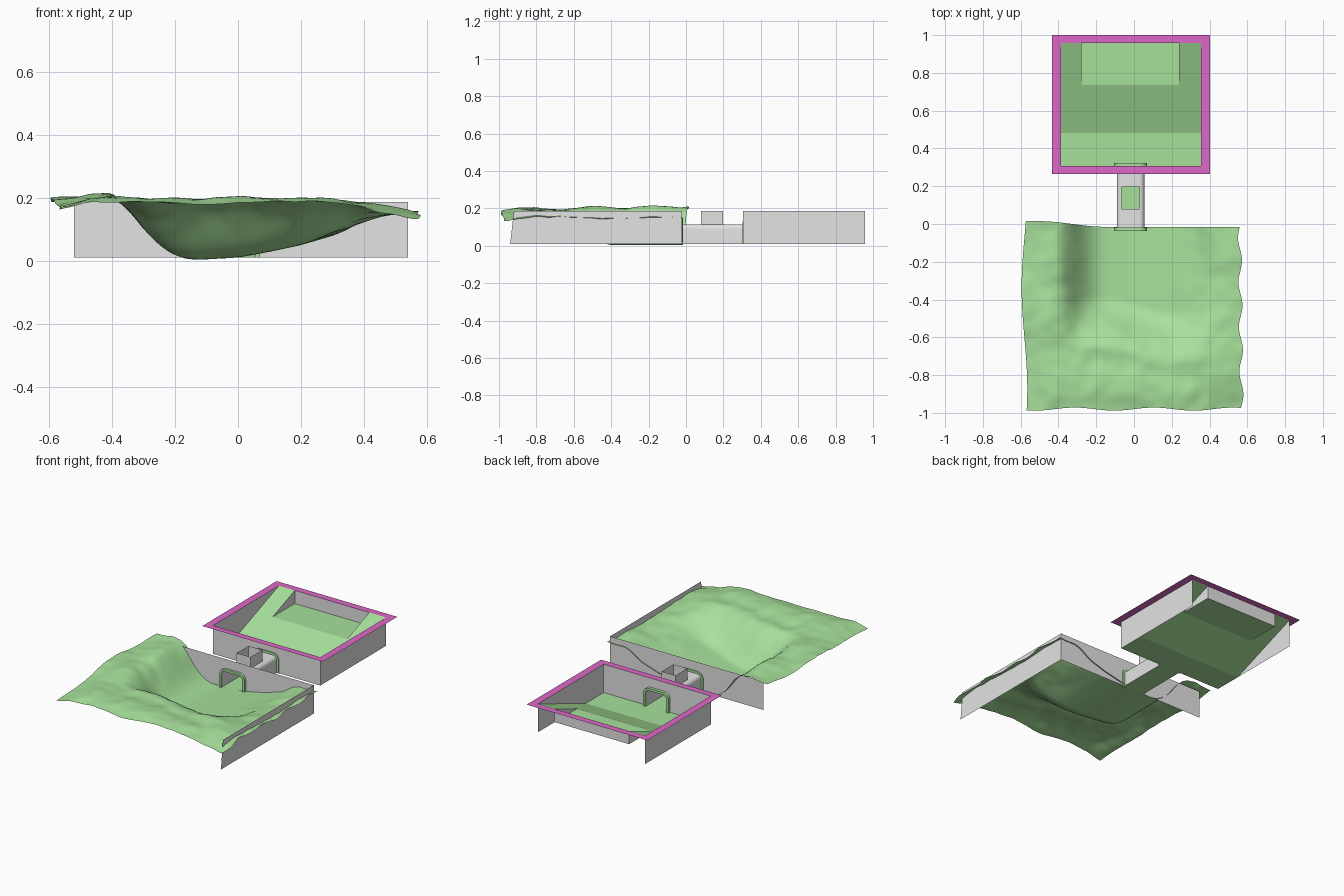
import bpy, bmesh, math
from mathutils import noise, Vector

cube = bpy.data.objects.get("Cube")
if cube:
    bpy.data.objects.remove(cube, do_unlink=True)


def material(name, rgb):
    m = bpy.data.materials.new(name)
    m.use_nodes = True
    m.diffuse_color = (*rgb, 1)
    m.node_tree.nodes["Principled BSDF"].inputs["Base Color"].default_value = (*rgb, 1)
    return m


GREEN = material("grass green", (0.39, 0.75, 0.33))
GREY = material("light grey", (0.77, 0.77, 0.77))
PINK = material("rim magenta", (0.72, 0.14, 0.57))


def build(name, faces, mat, smooth=False):
    """Object from a list of faces, each a list of points."""
    bm = bmesh.new()
    for pts in faces:
        bm.faces.new([bm.verts.new(p) for p in pts])
    bmesh.ops.remove_doubles(bm, verts=bm.verts, dist=0.0005)
    mesh = bpy.data.meshes.new(name)
    bm.to_mesh(mesh)
    bm.free()
    mesh.materials.append(mat)
    obj = bpy.data.objects.new(name, mesh)
    bpy.context.collection.objects.link(obj)
    if smooth:
        bpy.context.view_layer.objects.active = obj
        obj.select_set(True)
        bpy.ops.object.shade_smooth_by_angle(angle=math.radians(40))
        obj.select_set(False)
    return obj


def smoothstep(a, b, v):
    t = min(max((v - a) / (b - a), 0), 1)
    return t * t * (3 - 2 * t)


def lerp(a, b, t):
    return a + (b - a) * t


BASE, TOP = 0.01, 0.187

# Terrain: a plateau with a basin opening towards the back
BASIN = [(-0.7, 0.18), (-0.46, 0.21), (-0.39, 0.20), (-0.34, 0.155), (-0.29, 0.09),
         (-0.24, 0.04), (-0.19, 0.012), (-0.14, 0.002), (0, 0.01), (0.1, 0.028),
         (0.2, 0.05), (0.3, 0.085), (0.4, 0.135), (0.47, 0.15), (0.7, 0.15)]


def basin(x):
    for (x0, z0), (x1, z1) in zip(BASIN, BASIN[1:]):
        if x <= x1:
            return lerp(z0, z1, (x - x0) / (x1 - x0))
    return BASIN[-1][1]


def height(x, y):
    low = (basin(x - 0.02) + basin(x) + basin(x + 0.02)) / 3
    rim = 0.195 - 0.045 * smoothstep(0.25, 0.6, x) - 0.02 * smoothstep(-0.45, -0.6, x)
    rim -= 0.012 * smoothstep(-0.85, -1, y)
    blend = smoothstep(-0.7, -0.42, y + 0.04 * math.sin(7 * x))
    z = lerp(rim, low, blend)
    bump = noise.noise(Vector((5 * x, 5 * y, 0.3))) + 0.4 * noise.noise(Vector((13 * x, 13 * y, 2)))
    z += 0.016 * bump * smoothstep(0.03, 0.13, z)
    z += 0.018 * math.exp(-((x + 0.4) / 0.06) ** 2 - ((y + 0.2) / 0.12) ** 2)
    return max(z, 0.001)


def ground(u, v):
    """Map the unit square onto the wavy-edged plan."""
    yy = lerp(-0.98, 0, v)
    left = -0.58 + 0.015 * math.sin(6 * yy + 0.5)
    right = 0.57 + 0.01 * math.sin(26 * yy) - 0.01 * v
    x = lerp(left, right, u)
    back = lerp(0.015, -0.015, smoothstep(-0.5, -0.15, x))
    front = -0.98 + 0.008 * math.sin(15 * x)
    y = lerp(front, back, v)
    return (x, y, height(x, y))


NU, NV = 72, 60
build("terrain", [[ground((i + a) / NU, (j + b) / NV) for a, b in ((0, 0), (1, 0), (1, 1), (0, 1))]
                  for i in range(NU) for j in range(NV)], GREEN, True)


# Arch profile shared by the tunnel, its frames and the wall openings
X0, X1, ROOF, R = -0.09, 0.055, 0.115, 0.025


def arch(grow=0.0, steps=6):
    pts = [(X0 - grow, BASE)]
    for cx, start in ((X0 + R, math.pi), (X1 - R, math.pi / 2)):
        for k in range(steps + 1):
            a = start - k * math.pi / 2 / steps
            pts.append((cx + (R + grow) * math.cos(a), ROOF - R + (R + grow) * math.sin(a)))
    return pts + [(X1 + grow, BASE)]


def wall_with_arch(name, xa, xb, y):
    outline = [(xa, BASE)] + arch() + [(xb, BASE), (xb, TOP), (xa, TOP)]
    build(name, [[(x, y, z) for x, z in outline]], GREY)


# Terrain retaining walls
wall_with_arch("terrain_back_wall", -0.52, 0.54, -0.022)
build("terrain_side_wall", [[(0.54, -0.94, BASE), (0.54, -0.022, BASE),
                             (0.54, -0.022, TOP), (0.54, -0.92, TOP)]], GREY)

# Tunnel skin with a roof opening for the shaft
SH0, SH1 = 0.08, 0.197
stations = [-0.022, SH0, SH1, 0.305]
skin = []
for ya, yb in zip(stations, stations[1:]):
    for (xa, za), (xb, zb) in zip(arch(), arch()[1:]):
        if ya == SH0 and xb - xa > 2 * R:
            continue
        skin.append([(xa, ya, za), (xb, ya, zb), (xb, yb, zb), (xa, yb, za)])
build("tunnel", skin, GREY, True)
build("tunnel_floor", [[(X0, -0.03, BASE), (X1, -0.03, BASE), (X1, 0.31, BASE), (X0, 0.31, BASE)]], GREEN)

# Open shaft above the tunnel
corners = [(X0 + R, SH0), (X1 - R, SH0), (X1 - R, SH1), (X0 + R, SH1)]
build("tunnel_shaft", [[(*p, ROOF), (*q, ROOF), (*q, TOP), (*p, TOP)]
                       for p, q in zip(corners, corners[1:] + corners[:1])], GREY)

# Arch frames at both tunnel mouths
for name, ya, yb in (("front_arch_frame", -0.037, -0.018), ("back_arch_frame", 0.302, 0.324)):
    faces = []
    inner, outer = arch(), arch(0.015)
    for i in range(len(inner) - 1):
        ring = [(inner[i], ya), (outer[i], ya), (outer[i], yb), (inner[i], yb)]
        nxt = [(inner[i + 1], ya), (outer[i + 1], ya), (outer[i + 1], yb), (inner[i + 1], yb)]
        for k in range(4):
            quad = (ring[k], ring[(k + 1) % 4], nxt[(k + 1) % 4], nxt[k])
            faces.append([(p[0], y, p[1]) for p, y in quad])
    build(name, faces, GREEN, True)

# Basin box: side walls, front wall and the short wall behind the shelf
L, RT, F, B = -0.387, 0.355, 0.306, 0.957
SL, SR, RAMP, STEP = -0.277, 0.238, 0.483, 0.737
SHELF = lerp(BASE, TOP, (STEP - RAMP) / (B - RAMP))
for name, x in (("pool_left_wall", RT), ("pool_right_wall", L)):
    build(name, [[(x, F, BASE), (x, B, BASE), (x, B, TOP), (x, F, TOP)]], GREY)
wall_with_arch("pool_front_wall", L, RT, F)
build("pool_back_wall", [[(SL, B, SHELF), (SR, B, SHELF), (SR, B, TOP), (SL, B, TOP)]], GREY)


# Basin floor, ramp, shelf and the cheeks beside the shelf
def strip(xa, xb, ya, za, yb, zb):
    return [(xa, ya, za), (xb, ya, za), (xb, yb, zb), (xa, yb, zb)]


build("pool_floor", [strip(L, RT, F, BASE, RAMP, BASE), strip(L, RT, RAMP, BASE, STEP, SHELF),
                     strip(L, SL, STEP, SHELF, B, TOP), strip(SR, RT, STEP, SHELF, B, TOP),
                     strip(SL, SR, STEP, SHELF, B, SHELF)], GREEN)
build("shelf_cheeks", [[(x, STEP, SHELF), (x, B, SHELF), (x, B, TOP)] for x in (SL, SR)], GREY)

# Flat rim around the basin
outer = [(-0.433, 0.265), (0.402, 0.265), (0.402, 1.0), (-0.433, 1.0)]
inner = [(L, F), (RT, F), (RT, B), (L, B)]
build("pool_rim", [[(*outer[i], TOP), (*outer[(i + 1) % 4], TOP),
                    (*inner[(i + 1) % 4], TOP), (*inner[i], TOP)] for i in range(4)], PINK)
